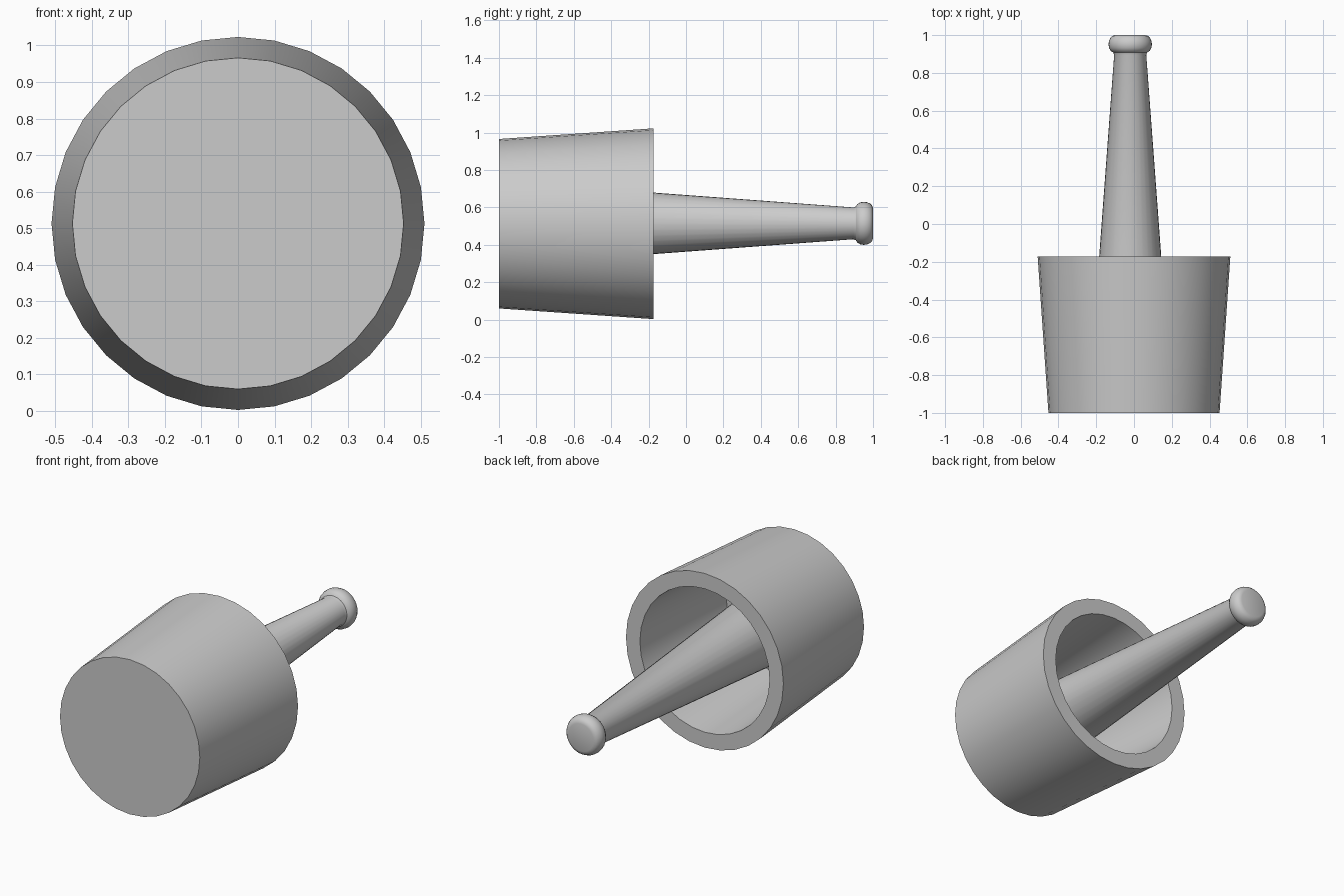
import bpy, bmesh, math

if "Cube" in bpy.data.objects:
    bpy.data.objects.remove(bpy.data.objects["Cube"])

SIDES = 32
AXIS_Z = 0.513


def lathe(name, profile, x, z):
    """Revolve (radius, y) points around a line parallel to y, capping both ends."""
    bm = bmesh.new()
    rings = []
    for r, y in profile:
        rings.append([bm.verts.new((r * math.sin(a), y, r * math.cos(a)))
                      for a in (2 * math.pi * i / SIDES for i in range(SIDES))])
    for a, b in zip(rings, rings[1:]):
        for i in range(SIDES):
            j = (i + 1) % SIDES
            bm.faces.new((a[i], a[j], b[j], b[i]))
    bm.faces.new(rings[0])
    bm.faces.new(rings[-1])
    bmesh.ops.recalc_face_normals(bm, faces=bm.faces)
    mesh = bpy.data.meshes.new(name)
    bm.to_mesh(mesh)
    bm.free()
    obj = bpy.data.objects.new(name, mesh)
    obj.location = (x, 0, z)
    bpy.context.collection.objects.link(obj)
    bpy.ops.object.select_all(action='DESELECT')
    obj.select_set(True)
    bpy.context.view_layer.objects.active = obj
    bpy.ops.object.shade_smooth_by_angle(angle=math.radians(35))
    return obj


# Bowl lying on its side: outer wall, flat rim, inner wall, inner floor
lathe("mortar_bowl", [(0.453, -1.0), (0.51, -0.173),
                      (0.42, -0.173), (0.37, -0.90)], 0, AXIS_Z)

# Tapered pestle with a rounded knob at its end
lathe("pestle", [(0.20, -0.90), (0.217, -0.88), (0.085, 0.895),
                 (0.09, 0.908), (0.103, 0.916), (0.112, 0.932),
                 (0.115, 0.95), (0.113, 0.968), (0.105, 0.985),
                 (0.095, 0.995), (0.08, 1.0)], -0.02, AXIS_Z + 0.002)
